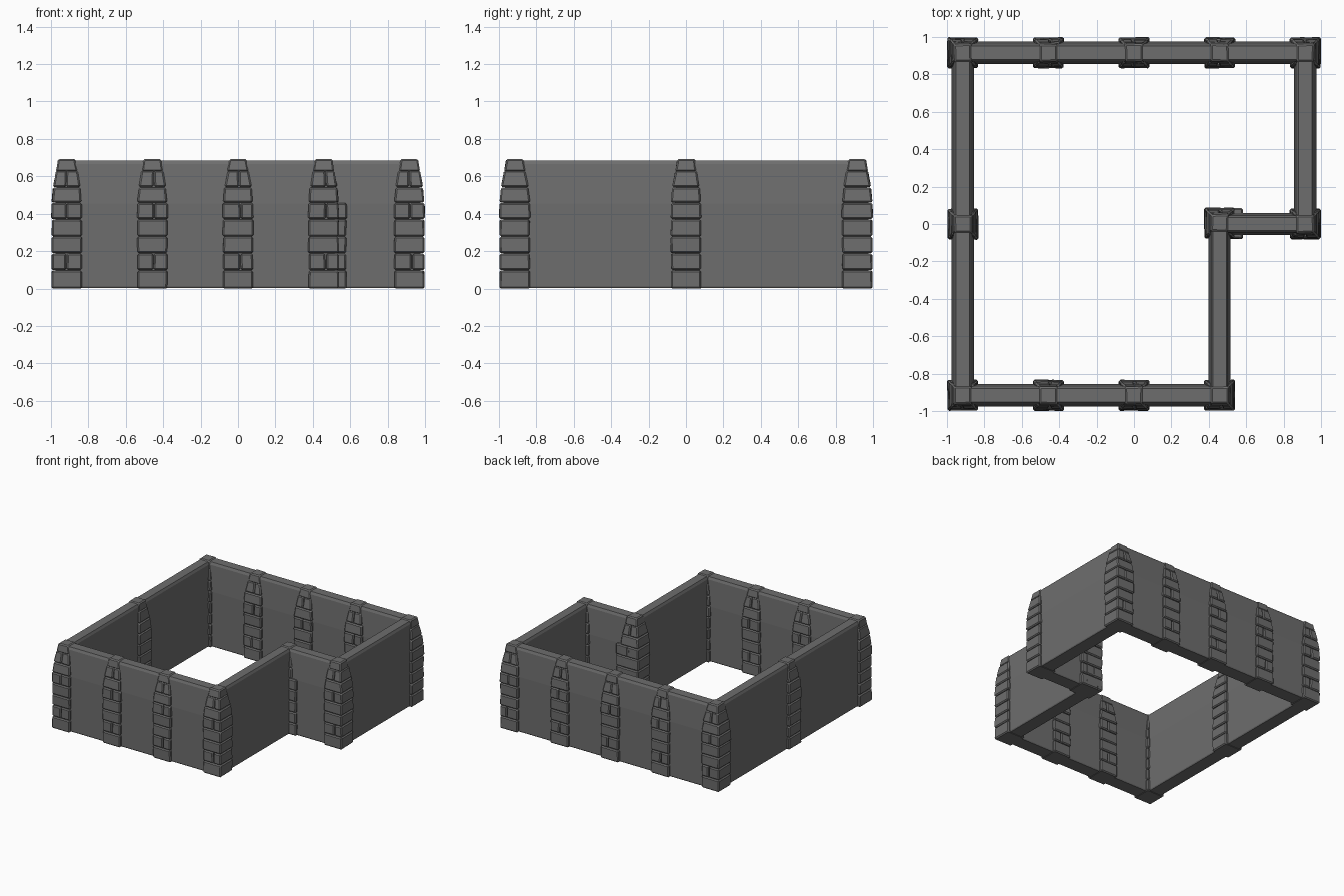
import bpy, bmesh, random
from mathutils import Vector

if "Cube" in bpy.data.objects:
    bpy.data.objects.remove(bpy.data.objects["Cube"])

random.seed(4)
stone = bpy.data.materials.new("dark_grey_stone")
stone.diffuse_color = (0.155, 0.155, 0.155, 1)
stone.use_nodes = True
stone.node_tree.nodes["Principled BSDF"].inputs["Base Color"].default_value = stone.diffuse_color
A = 0.915   # outer wall centre line
B = 0.457   # inner wall and pillar spacing


def finish(bm, name):
    bmesh.ops.recalc_face_normals(bm, faces=bm.faces)
    me = bpy.data.meshes.new(name)
    bm.to_mesh(me)
    bm.free()
    me.materials.append(stone)
    ob = bpy.data.objects.new(name, me)
    bpy.context.collection.objects.link(ob)
    return ob


# L-shaped wall: tapered profile swept round a mitred closed path
path = [Vector(p) for p in [(-A, -A), (B, -A), (B, 0), (A, 0), (A, A), (-A, A)]]
half = [(0.055, 0.003), (0.06, 0.012), (0.06, 0.455), (0.045, 0.665), (0.036, 0.685)]
profile = half + [(-o, z) for o, z in reversed(half)]
bm = bmesh.new()
rings = []
for i, p in enumerate(path):
    d0 = (p - path[i - 1]).normalized()
    d1 = (path[(i + 1) % len(path)] - p).normalized()
    miter = Vector((d0.y, -d0.x)) + Vector((d1.y, -d1.x))
    rings.append([bm.verts.new((p.x + miter.x * o, p.y + miter.y * o, z)) for o, z in profile])
for i, r in enumerate(rings):
    s = rings[(i + 1) % len(rings)]
    for k in range(len(profile)):
        n = (k + 1) % len(profile)
        bm.faces.new((r[k], r[n], s[n], s[k]))
finish(bm, "wall")


def brick(bm, cx, cy, x0, x1, w0, w1, z0, z1):
    """Bevelled block; x0, x1 are fractions (-1..1) of the half width, w0/w1 bottom/top."""
    part = bmesh.new()
    bmesh.ops.create_cube(part, size=2)
    for v in part.verts:
        top = v.co.z > 0
        w = w1 if top else w0
        fx = x1 if v.co.x > 0 else x0
        fy = 1 if v.co.y > 0 else -1
        j = [random.uniform(-0.003, 0.002) for _ in range(2)]
        v.co = (cx + fx * w + (j[0] if fx > 0 else -j[0]),
                cy + fy * (w + j[1]), z1 if top else z0)
    bmesh.ops.bevel(part, geom=part.edges[:], offset=0.008, segments=1,
                    affect='EDGES', profile=0.5)
    me = bpy.data.meshes.new("tmp")
    part.to_mesh(me)
    part.free()
    bm.from_mesh(me)
    bpy.data.meshes.remove(me)


# Courses from bottom to top: z0, z1, half width at bottom and top, split in two
courses = [(0.0, 0.097, 0.081, 0.081, False), (0.099, 0.187, 0.081, 0.08, True),
           (0.189, 0.277, 0.081, 0.081, False), (0.279, 0.37, 0.081, 0.081, False),
           (0.372, 0.458, 0.083, 0.081, True), (0.46, 0.541, 0.081, 0.073, False),
           (0.543, 0.63, 0.073, 0.057, True), (0.625, 0.692, 0.057, 0.046, False)]


def pillar(name, cx, cy, count=8):
    bm = bmesh.new()
    for z0, z1, w0, w1, split in courses[:count]:
        if split:
            s = random.uniform(-0.1, 0.25)
            brick(bm, cx, cy, -1, s - 0.02, w0, w1, z0, z1)
            brick(bm, cx, cy, s + 0.02, 1, w0, w1, z0, z1)
        else:
            brick(bm, cx, cy, -1, 1, w0, w1, z0, z1)
    finish(bm, name)


# Pillars along back, front and sides
for i in range(5):
    pillar("back_pillar", (i - 2) * A / 2, A)
for i in range(4):
    pillar("front_pillar", (i - 2) * A / 2, -A)
pillar("left_pillar", -A, 0)
pillar("right_pillar", A, 0)
pillar("inner_corner_pillar", B, 0.005)
# Shorter stack widening the inner corner
pillar("inner_corner_buttress", B + 0.042, 0.003, 5)
